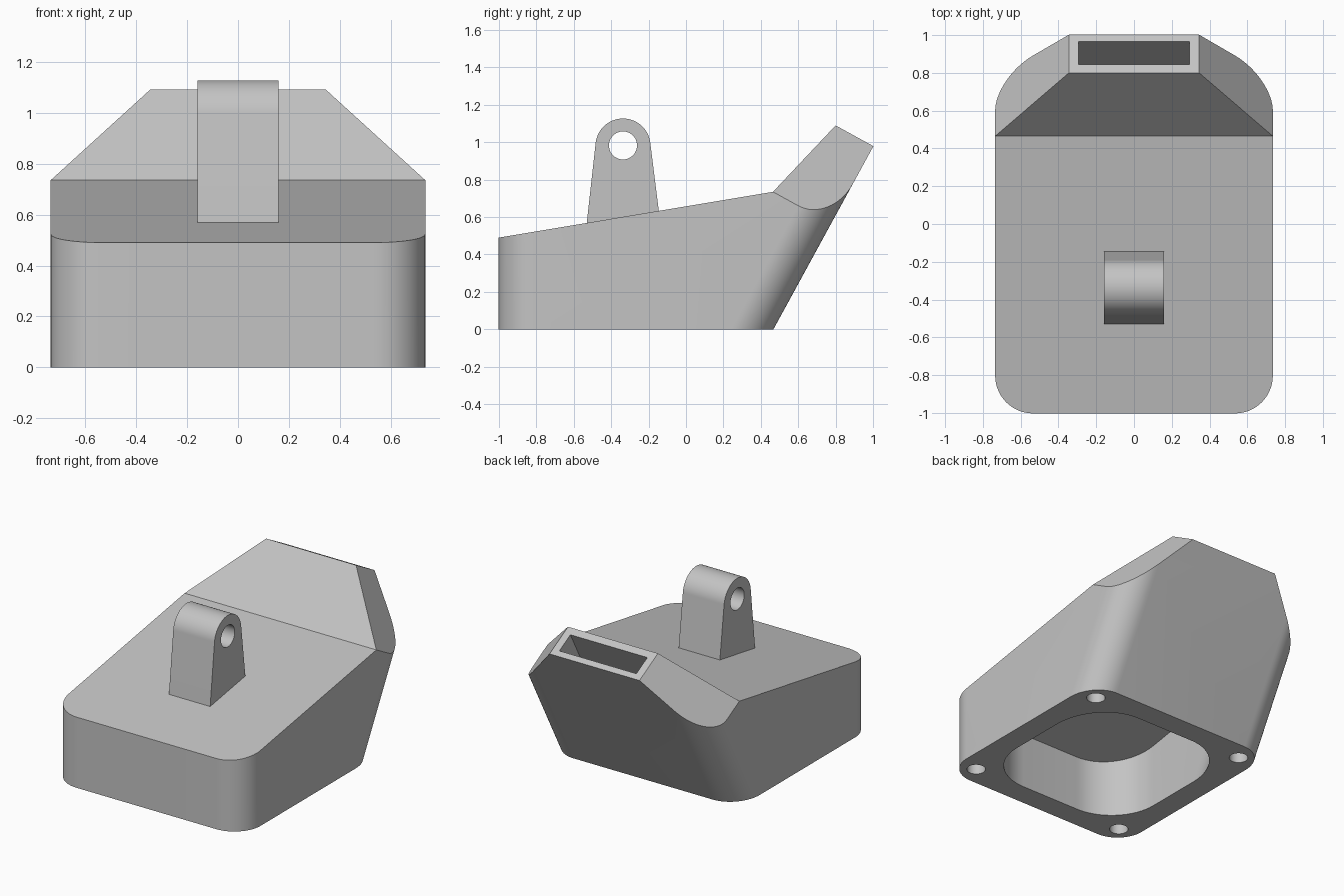
import bpy, bmesh, math
from mathutils import Vector

cube = bpy.data.objects.get("Cube")
if cube:
    bpy.data.objects.remove(cube, do_unlink=True)

grey = bpy.data.materials.new("light grey")
grey.use_nodes = True
COLOR = (0.55, 0.55, 0.55, 1)
grey.diffuse_color = COLOR
grey.node_tree.nodes["Principled BSDF"].inputs["Base Color"].default_value = COLOR

MID_Y = -0.2675                       # centre of the base plate
LEAN = 0.535 / 0.98                   # backward lean of the rear wall
STRETCH = math.sqrt(1 + LEAN ** 2)    # rear corners are round across the lean


def solid(name, lower, upper):
    """Closed prism between two matching loops."""
    bm = bmesh.new()
    a = [bm.verts.new(p) for p in lower]
    b = [bm.verts.new(p) for p in upper]
    bm.faces.new(a)
    bm.faces.new(b)
    for i in range(len(a)):
        j = (i + 1) % len(a)
        bm.faces.new((a[i], a[j], b[j], b[i]))
    bmesh.ops.recalc_face_normals(bm, faces=bm.faces)
    mesh = bpy.data.meshes.new(name)
    bm.to_mesh(mesh)
    bm.free()
    obj = bpy.data.objects.new(name, mesh)
    bpy.context.collection.objects.link(obj)
    mesh.materials.append(grey)
    return obj


def side_profile(name, points, half):
    """Extrude a (y, z) outline across x."""
    return solid(name, [(-half, y, z) for y, z in points],
                 [(half, y, z) for y, z in points])


def leaning_block(name, half, radius, bottom, top, steps=16):
    """Rounded square with an upright front and a leaning rear."""
    def loop(z):
        pts = []
        for k, (sx, sy) in enumerate(((1, 1), (-1, 1), (-1, -1), (1, -1))):
            ry = radius * (STRETCH if sy > 0 else 1)
            for i in range(steps + 1):
                t = math.pi / 2 * (k + i / steps)
                y = MID_Y + sy * (half - ry) + ry * math.sin(t)
                pts.append((sx * (half - radius) + radius * math.cos(t),
                            y + (LEAN * z if sy > 0 else 0), z))
        return pts
    return solid(name, loop(bottom), loop(top))


def circle(cy, cz, r, start=0, end=math.tau, n=48):
    return [(cy + r * math.cos(start + (end - start) * i / n),
             cz + r * math.sin(start + (end - start) * i / n)) for i in range(n)]


def combine(target, tool, operation):
    mod = target.modifiers.new(operation, 'BOOLEAN')
    mod.operation, mod.solver, mod.object = operation, 'EXACT', tool
    bpy.context.view_layer.objects.active = target
    bpy.ops.object.modifier_apply(modifier=mod.name)
    bpy.data.objects.remove(tool, do_unlink=True)


def smooth(obj):
    bpy.ops.object.select_all(action='DESELECT')
    obj.select_set(True)
    bpy.context.view_layer.objects.active = obj
    bpy.ops.object.shade_smooth_by_angle(angle=math.radians(20))


# Outer housing, trimmed by its side profile
housing = leaning_block("housing", 0.735, 0.2, 0, 1.3)
combine(housing, side_profile("trim", [
    (-1.2, 0.457), (0.465, 0.735), (0.8, 1.09), (1.2, 0.87),
    (1.2, -0.2), (-1.2, -0.2)], 1), 'INTERSECT')

# Slanted cheeks narrowing the neck
across = Vector((0, 0.2, -0.11))
bm = bmesh.new()
bm.from_mesh(housing.data)
for s in (1, -1):
    normal = across.cross(Vector((-0.39 * s, 0.335, 0.355))) * s
    cut = bmesh.ops.bisect_plane(
        bm, geom=bm.verts[:] + bm.edges[:] + bm.faces[:], dist=0.0005,
        plane_co=(0.735 * s, 0.465, 0.735), plane_no=normal, clear_outer=True)
    bmesh.ops.holes_fill(bm, edges=[e for e in bm.edges if e.is_boundary])
bmesh.ops.recalc_face_normals(bm, faces=bm.faces)
bm.to_mesh(housing.data)
bm.free()

# Hollow chamber open at the base, with a sloping ceiling
chamber = leaning_block("chamber", 0.575, 0.35, -0.1, 1)
combine(chamber, side_profile("ceiling", [
    (-1.2, 0.327), (1.2, 0.727), (1.2, -0.3), (-1.2, -0.3)], 1), 'INTERSECT')
combine(housing, chamber, 'DIFFERENCE')

# Outlet channel running down the neck into the chamber
up = Vector((0, LEAN, 1)).normalized()
near, far = Vector((0, 0.845, 1.065)), Vector((0, 0.965, 0.999))


def slot_loop(shift, half):
    return [p + up * shift + Vector((x, 0, 0)) for p, x in
            ((near, -half), (near, half), (far, half), (far, -half))]


combine(housing, solid("channel", slot_loop(0.1, 0.295),
                       slot_loop(-0.72, 0.295)), 'DIFFERENCE')

# Screw holes in the base corners
for sx in (1, -1):
    for sy in (1, -1):
        ring = circle(0.6 * sx, MID_Y + 0.6 * sy, 0.06, n=32)
        combine(housing, solid("screw_hole", [(x, y, -0.1) for x, y in ring],
                               [(x, y, 0.2) for x, y in ring]), 'DIFFERENCE')
smooth(housing)

# Hanging lug with a cross hole
tilt = 0.1
lug = side_profile("lug", [(-0.535, 0.53), (-0.14, 0.59)]
                   + circle(-0.337, 0.98, 0.147, tilt, math.pi - tilt)
                   + [(-0.337 - 0.147 * math.cos(tilt), 0.98 + 0.147 * math.sin(tilt))], 0.158)
combine(lug, side_profile("lug_hole", circle(-0.337, 0.983, 0.075), 0.3), 'DIFFERENCE')
smooth(lug)
